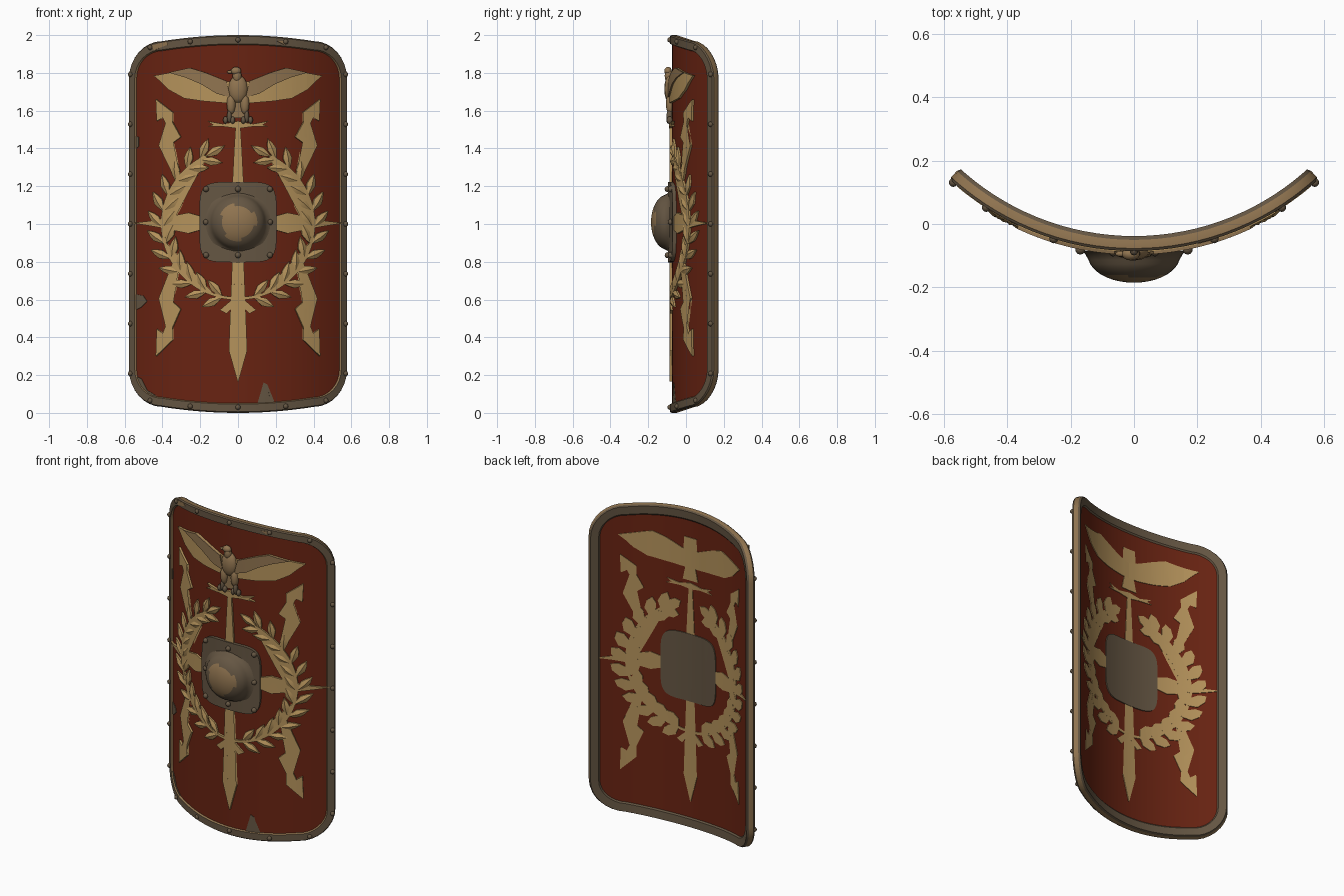
import bpy, bmesh, math
from mathutils import Vector

if "Cube" in bpy.data.objects:
    bpy.data.objects.remove(bpy.data.objects["Cube"])

R, AXIS_Y, MID = 0.85, 0.775, 1.0      # curvature of the board
THICK = 0.027


def material(name, rgb):
    m = bpy.data.materials.new(name)
    m.use_nodes = True
    m.diffuse_color = (*rgb, 1)
    bsdf = m.node_tree.nodes["Principled BSDF"]
    bsdf.inputs["Base Color"].default_value = (*rgb, 1)
    bsdf.inputs["Roughness"].default_value = 0.7
    return m


RED = material("red paint", (0.14, 0.017, 0.006))
IRON = material("dark iron", (0.13, 0.093, 0.056))
GOLD = material("gold", (0.46, 0.29, 0.105))
TAN = material("worn gold", (0.28, 0.175, 0.08))


def bend(x, off, z):
    """Point on the curved board, raised by off towards the front."""
    s = x / R
    return Vector(((R + off) * s, AXIS_Y - (R + off) * math.sqrt(1 - s * s), z))


def finish(name, bm, mats, angle=35):
    bmesh.ops.recalc_face_normals(bm, faces=bm.faces)
    mesh = bpy.data.meshes.new(name)
    bm.to_mesh(mesh)
    bm.free()
    for m in mats:
        mesh.materials.append(m)
    ob = bpy.data.objects.new(name, mesh)
    bpy.context.collection.objects.link(ob)
    bpy.ops.object.select_all(action="DESELECT")
    ob.select_set(True)
    bpy.context.view_layer.objects.active = ob
    bpy.ops.object.shade_smooth_by_angle(angle=math.radians(angle))
    return ob


def plate(name, polys, mat, off=0.0, t=0.012):
    """Flat outlines in x, z cut into strips, thickened and bent onto the board."""
    bm = bmesh.new()
    for p in polys:
        bm.faces.new([bm.verts.new((x, 0, z)) for x, z in p])
    bmesh.ops.triangulate(bm, faces=bm.faces[:])
    for i in range(-14, 15):
        bmesh.ops.bisect_plane(bm, geom=bm.verts[:] + bm.edges[:] + bm.faces[:],
                               plane_co=(i * 0.04, 0, 0), plane_no=(1, 0, 0))
    new = bmesh.ops.extrude_face_region(bm, geom=bm.faces[:])["geom"]
    for v in new:
        if isinstance(v, bmesh.types.BMVert):
            v.co.y = t
    for v in bm.verts:
        v.co = bend(v.co.x, off + v.co.y, v.co.z)
    return finish(name, bm, [mat], 20)


def emblem(name, polys, mat=GOLD, t=0.012):
    plate(name, polys, mat, 0, t)
    plate(name + "_back", polys, GOLD, -THICK, -0.004)


def flip(pts):
    return [(-x, z) for x, z in pts]


def both(*polys):
    return [q for p in polys for q in (p, flip(p))]


def symmetric(half):
    return half + flip(half)[::-1]


def studs(name, spots, off, r):
    bm = bmesh.new()
    for x, z in spots:
        made = bmesh.ops.create_uvsphere(bm, u_segments=10, v_segments=6, radius=r)
        bmesh.ops.translate(bm, verts=made["verts"], vec=bend(x, off, z))
    finish(name, bm, [IRON], 60)


def quadrant(d):
    """Upper right quarter of the outline, inset by d."""
    dx = d * 0.75
    pts = [(i * 0.04, 1 - 0.2 * (i * 0.04) ** 2 - d) for i in range(10)]
    for i in range(9):
        a = math.pi / 2 * (1 - i / 8)
        pts.append((0.4 + (0.175 - dx) * math.cos(a), 0.77 + (0.198 - d) * math.sin(a)))
    return pts


# Curved board
bm = bmesh.new()
q = quadrant(0.02)[:-1]
columns = [(-x, z) for x, z in q[:0:-1]] + q
for off in (0, -THICK):
    rows = [[bm.verts.new(bend(x, off, MID + s * z)) for s in (-1, 1)] for x, z in columns]
    for a, b in zip(rows, rows[1:]):
        bm.faces.new((a[0], b[0], b[1], a[1]))
board = finish("board", bm, [RED])

# Metal rim swept around the outline, with worn edges
section = [(0.006, 0.01), (0, 0.002), (0, -0.025), (0.006, -0.037),
           (0.055, -0.034), (0.065, -0.026), (0.052, -0.002), (0.046, 0.01)]
bm = bmesh.new()
rings = []
for d, off in section:
    q = quadrant(d)
    right = q + [(x, -z) for x, z in q[::-1]]
    loop = right + flip(right[1:-1])[::-1]
    rings.append([bm.verts.new(bend(x, off, MID + z)) for x, z in loop])
for k, a in enumerate(rings):
    b = rings[(k + 1) % len(rings)]
    for i in range(len(a)):
        j = (i + 1) % len(a)
        f = bm.faces.new((a[i], a[j], b[j], b[i]))
        f.material_index = 1 if k in (1, 6) else 0
finish("rim", bm, [IRON, TAN])

spots = [(0, 0.975), (0, -0.97)]
for s in (-1, 1):
    spots += [(s * 0.25, e * 0.965) for e in (-1, 1)] + [(s * 0.46, e * 0.935) for e in (-1, 1)]
    spots += [(s * 0.563, 0.264 * i) for i in range(-3, 4)]
studs("rim_studs", [(x, MID + z) for x, z in spots], 0.01, 0.014)

# Worn patches along the edges
plate("worn_paint", [
    [(-.55, .63), (-.5, .62), (-.48, .59), (-.51, .56), (-.55, .54)],
    [(.1, .04), (.13, .1), (.135, .16), (.155, .15), (.165, .09), (.2, .04)],
    [(-.55, 1.47), (-.525, 1.46), (-.525, 1.41), (-.55, 1.39)],
    [(-.55, .2), (-.51, .18), (-.48, .12), (-.43, .09), (-.5, .07)],
], IRON, 0, 0.003)
plate("worn_rim", [[(-.45, 1.945), (-.38, 1.965), (-.36, 1.952), (-.44, 1.92)],
                   [(.2, 1.97), (.26, 1.97), (.24, 1.95)]], TAN, 0.01, 0.002)

# Boss: rounded square plate, dome and studs
BOSS_Z = 1.01


def rounded_square(w, h, n=36):
    out = []
    for i in range(n):
        c, s = math.cos(2 * math.pi * i / n), math.sin(2 * math.pi * i / n)
        out.append((math.copysign(abs(c) ** 0.4, c) * w, BOSS_Z + math.copysign(abs(s) ** 0.4, s) * h))
    return out


plate("boss_plate", [rounded_square(0.2, 0.213)], IRON, 0, 0.02)
plate("boss_plate_back", [rounded_square(0.2, 0.213)], IRON, -THICK, -0.006)
bm = bmesh.new()
profile = [(0.172, 0), (0.155, 0.008)] + [
    (0.145 * math.cos(a), 0.015 + 0.085 * math.sin(a))
    for a in [math.pi / 2 * i / 10 for i in range(1, 11)]]
front_y = AXIS_Y - R - 0.01
n = 32
rings = [[bm.verts.new((r * math.cos(2 * math.pi * i / n), front_y - h,
                        BOSS_Z + r * math.sin(2 * math.pi * i / n))) for i in range(n)]
         for r, h in profile]
for a, b in zip(rings, rings[1:]):
    for i in range(n):
        bm.faces.new((a[i], a[(i + 1) % n], b[(i + 1) % n], b[i]))
bmesh.ops.remove_doubles(bm, verts=bm.verts[:], dist=0.0001)
for f in bm.faces:
    c = f.calc_center_median()
    ang = math.atan2(c.z - BOSS_Z, c.x)
    if math.hypot(c.x, c.z - BOSS_Z) < 0.09 + 0.014 * math.sin(3 * ang + 1):
        f.material_index = 1
finish("boss_dome", bm, [IRON, TAN], 60)
studs("boss_studs", [(x * 0.165, BOSS_Z + z * 0.175) for x in (-1, 0, 1) for z in (-1, 0, 1)
                     if x or z], 0.022, 0.016)

# Spear and cross arms
emblem("spear_down", [symmetric([(.03, .82), (.018, .66), (.01, .33), (.048, .33), (.002, .165)])])
emblem("spear_up", [symmetric([(.03, 1.2), (.02, 1.4), (.012, 1.53)])])
emblem("cross_arms", both([(.19, 1.04), (.26, 1.06), (.38, 1.035), (.43, 1.02), (.55, 1.005),
                           (.43, .985), (.38, .975), (.26, .95), (.19, .97)]))

# Lightning bolts
bolt = [(.43, 1.66), (.34, 1.59), (.365, 1.58), (.3, 1.46), (.375, 1.405), (.3, 1.24),
        (.335, 1.25), (.415, 1.415), (.345, 1.465), (.395, 1.565), (.425, 1.545)]
lower_bolt = [(x, 0.3 + (1.66 - z) * 1.25) for x, z in bolt]
emblem("lightning_bolts", both(bolt, lower_bolt))

# Laurel wreath: stems, ridged leaves and tie
WREATH = 0.395


def on_ring(deg, r=WREATH):
    a = math.radians(deg)
    return Vector((r * math.cos(a), MID + r * math.sin(a)))


stem = [tuple(on_ring(a, WREATH + 0.008)) for a in range(-90, 66, 5)]
stem += [tuple(on_ring(a, WREATH - 0.008)) for a in range(65, -91, -5)]
emblem("wreath_stems", both(stem))
emblem("wreath_tie", both([(-.02, .61), (.02, .61), (.095, .545), (.06, .525)]))
leaves = [(on_ring(-78 + 12.5 * i), -78 + 12.5 * i + 90 + turn)
          for i in range(12) for turn in (-38, 38)] + [(on_ring(64), 150)]
bm = bmesh.new()
back_leaves = []
for base, deg in leaves:
    a = math.radians(deg)
    along, side = Vector((math.cos(a), math.sin(a))), Vector((-math.sin(a), math.cos(a)))
    half = [(0.03, 0.014), (0.06, 0.023), (0.09, 0.015)]
    rim_pts = [base] + [base + along * l + side * w for l, w in half]
    rim_pts += [base + along * 0.12] + [base + along * l - side * w for l, w in half[::-1]]
    back_leaves.append([tuple(base + along * l + side * w) for l, w in
                        ((0, 0), (.04, .034), (.09, .028), (.12, 0), (.09, -.028), (.04, -.034))])
    for s in (-1, 1):
        low = [bm.verts.new(bend(s * p.x, 0, p.y)) for p in rim_pts]
        top = [bm.verts.new(bend(s * p.x, 0.01, p.y)) for p in rim_pts]
        mid = base + along * 0.06
        peak = bm.verts.new(bend(s * mid.x, 0.022, mid.y))
        for i in range(8):
            j = (i + 1) % 8
            bm.faces.new((low[i], low[j], top[j], top[i]))
            bm.faces.new((top[i], top[j], peak))
finish("wreath_leaves", bm, [GOLD], 20)
plate("wreath_leaves_back", both(*back_leaves), GOLD, -THICK, -0.0045)

# Eagle: wings, coverts, body, head, legs and perch
wing = [(.44, 1.785), (.36, 1.8), (.25, 1.825), (.17, 1.8), (.06, 1.755), (0, 1.75), (0, 1.64),
        (.06, 1.64), (.18, 1.65), (.28, 1.665), (.36, 1.71), (.4, 1.75)]
emblem("eagle_wings", both(wing), GOLD, 0.014)
plate("eagle_coverts", both([(.36, 1.802), (.25, 1.827), (.17, 1.802), (.06, 1.757), (.04, 1.67),
                             (.11, 1.69), (.19, 1.74), (.27, 1.775)]), TAN, 0.012, 0.01)
emblem("eagle_tail", [symmetric([(.03, 1.67), (.055, 1.56)])], TAN, 0.012)
emblem("eagle_perch", both([(0, 1.545), (.08, 1.53), (.16, 1.545), (.13, 1.525), (.165, 1.515),
                            (.07, 1.515), (0, 1.505)]), GOLD, 0.016)
plate("eagle_head_back", [symmetric([(.05, 1.74), (.03, 1.78), (.045, 1.83)])], GOLD, -THICK, -0.004)


def blobs(name, items, mat):
    bm = bmesh.new()
    for (x, z), size, off in items:
        made = bmesh.ops.create_uvsphere(bm, u_segments=14, v_segments=8, radius=1)
        bmesh.ops.scale(bm, verts=made["verts"], vec=size)
        bmesh.ops.translate(bm, verts=made["verts"], vec=bend(x, off, z))
    finish(name, bm, [mat], 60)


blobs("eagle_body", [((0, 1.715), (.052, .03, .075), .01), ((-.005, 1.785), (.024, .02, .038), .018),
                     ((-.01, 1.81), (.028, .02, .022), .02), ((-.04, 1.805), (.018, .009, .009), .02)], TAN)
blobs("eagle_legs", [((s * .036, 1.635), (.024, .022, .055), .01) for s in (-1, 1)], TAN)
blobs("eagle_feet", [((s * x, z), (.013, .016, h), .014) for s in (-1, 1)
                     for x, z, h in ((.045, 1.57, .035), (.065, 1.55, .02), (.028, 1.55, .02))], IRON)
